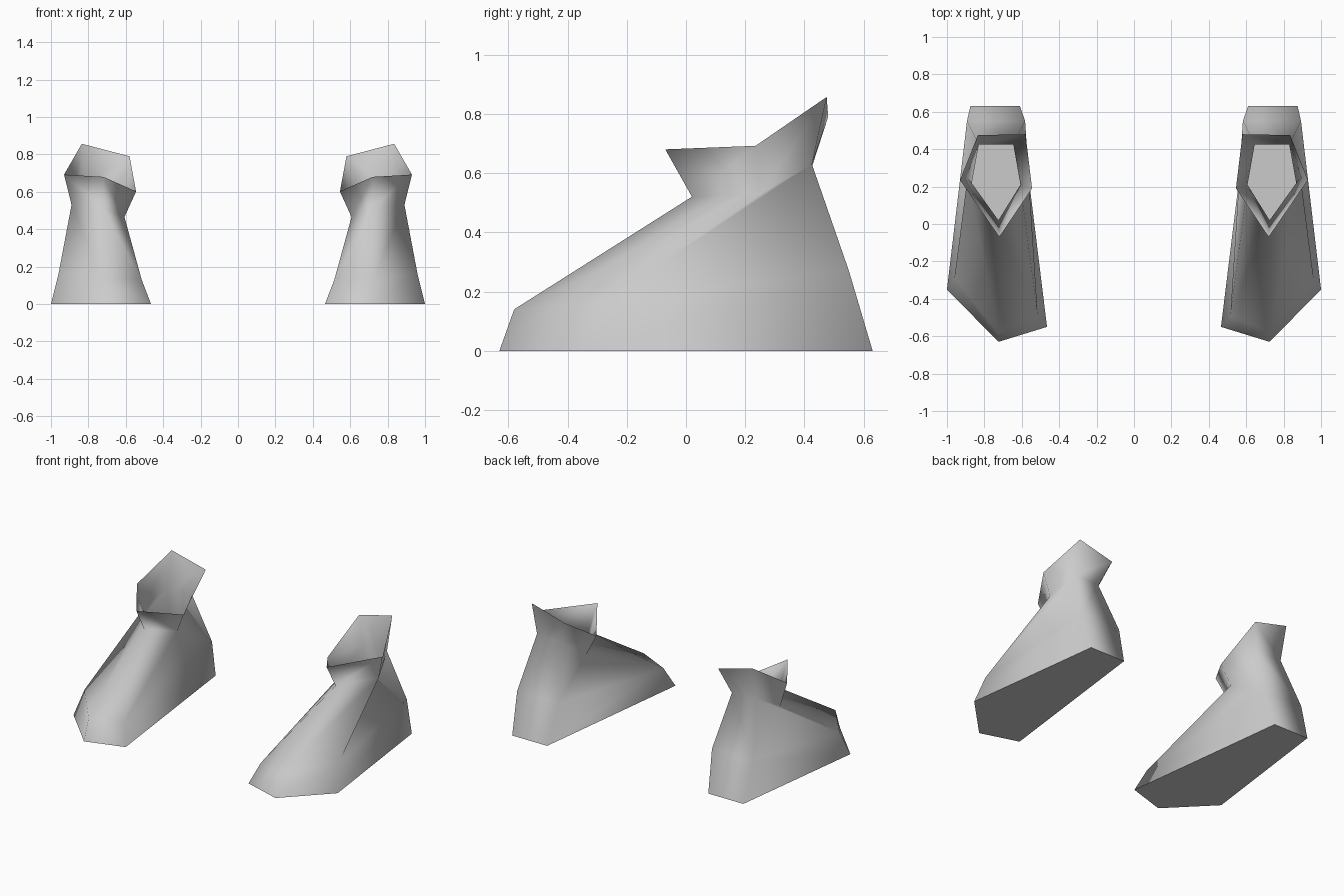
import bpy, bmesh

if "Cube" in bpy.data.objects:
    bpy.data.objects.remove(bpy.data.objects["Cube"])

# One colour for the whole pair
grey = bpy.data.materials.new("light grey")
grey.diffuse_color = (0.6, 0.6, 0.6, 1)
grey.use_nodes = True
grey.node_tree.nodes["Principled BSDF"].inputs["Base Color"].default_value = grey.diffuse_color

# Five-sided rings from the sole up: toe, outer side, outer heel, inner heel, inner side
SOLE = [(.725, -.63, 0), (1, -.35, 0), (.875, .63, 0), (.61, .63, 0), (.465, -.55, 0)]
WELT = [(.725, -.58, .14), (.96, -.29, .16), (.893, .55, .27), (.582, .55, .27), (.515, -.49, .13)]
ANKLE = [(.725, .02, .52), (.89, .25, .53), (.83, .425, .63), (.645, .425, .62), (.607, .21, .465)]
COLLAR = [(.72, -.07, .68), (.93, .235, .692), (.835, .475, .857), (.58, .48, .79), (.545, .19, .602)]


def boot(name, side):
    bm = bmesh.new()
    rings = [[bm.verts.new((x * side, y, z)) for x, y, z in ring]
             for ring in (SOLE, WELT, ANKLE, COLLAR)]
    # Walls between neighbouring rings, open at the collar
    for low, high in zip(rings, rings[1:]):
        for i in range(5):
            j = (i + 1) % 5
            bm.faces.new((low[i], low[j], high[j], high[i])).smooth = True
    # Flat sole with a crisp edge
    sole = bm.faces.new(rings[0][::-1])
    for edge in sole.edges:
        edge.smooth = False
    if side < 0:
        bmesh.ops.reverse_faces(bm, faces=bm.faces[:])
    mesh = bpy.data.meshes.new(name)
    bm.to_mesh(mesh)
    bm.free()
    mesh.materials.append(grey)
    bpy.context.collection.objects.link(bpy.data.objects.new(name, mesh))


boot("right_boot", 1)
boot("left_boot", -1)
